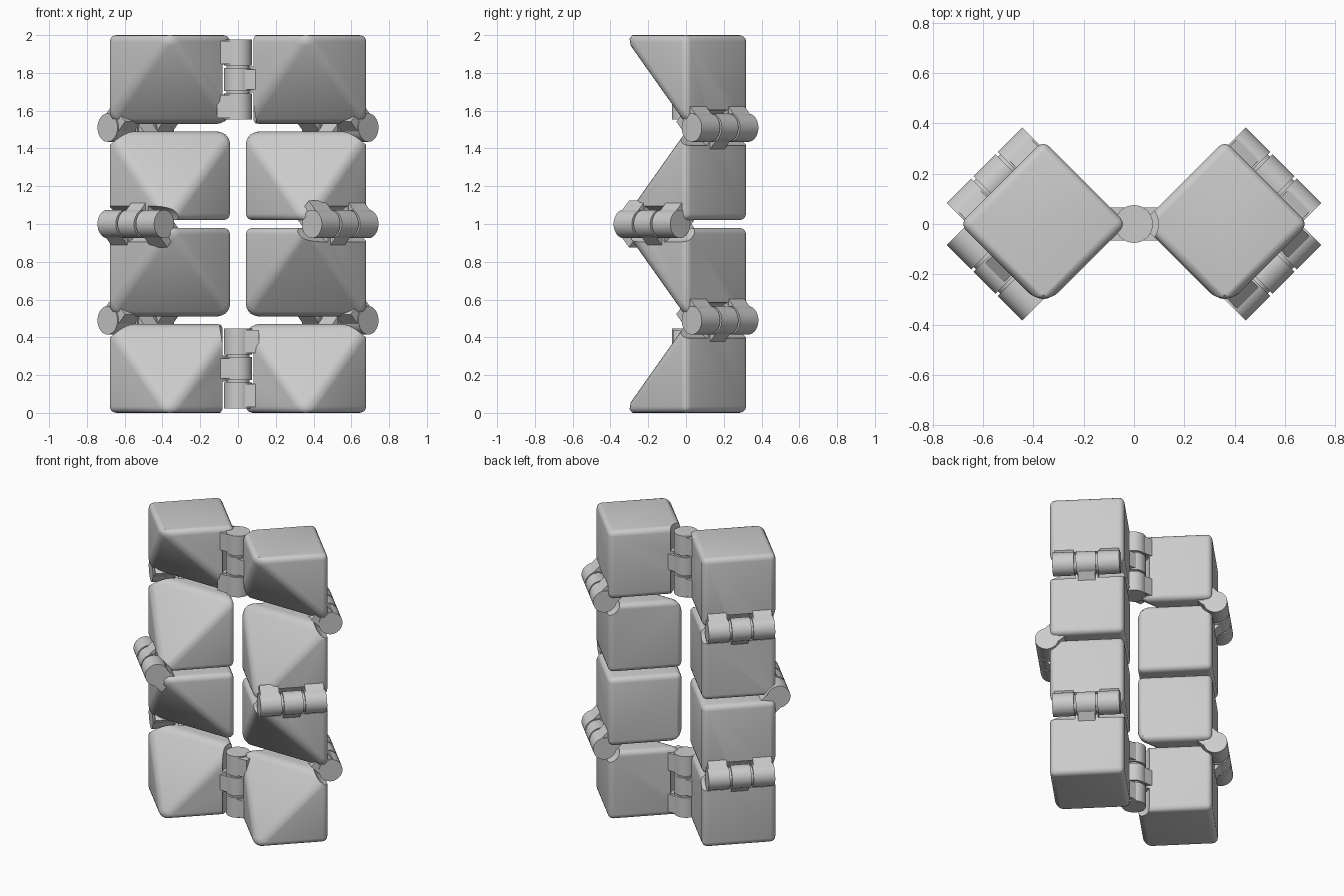
import bpy, bmesh
from mathutils import Matrix, Vector
from math import radians

cube = bpy.data.objects.get("Cube")
if cube:
    bpy.data.objects.remove(cube, do_unlink=True)

grey = bpy.data.materials.new("light_grey")
grey.use_nodes = True
grey.diffuse_color = (0.6, 0.6, 0.6, 1)
grey.node_tree.nodes["Principled BSDF"].inputs["Base Color"].default_value = (0.6, 0.6, 0.6, 1)

HALF = 0.235            # half the block side
PITCH = 0.51            # block side plus gap
AXIS = PITCH / 2        # hinge axis distance from a block centre
COLUMN_X = AXIS * 2 ** 0.5
UP = Vector((0, 0, 1))


def to_object(name, bm):
    bmesh.ops.recalc_face_normals(bm, faces=bm.faces[:])
    mesh = bpy.data.meshes.new(name)
    bm.to_mesh(mesh)
    bm.free()
    mesh.materials.append(grey)
    obj = bpy.data.objects.new(name, mesh)
    bpy.context.collection.objects.link(obj)
    return obj


def smooth(obj):
    bpy.ops.object.select_all(action='DESELECT')
    obj.select_set(True)
    bpy.context.view_layer.objects.active = obj
    bpy.ops.object.shade_smooth_by_angle(angle=radians(32))


# Rounded cube turned to a corner, with one front corner sliced off
def make_block(name, centre, cut_sign):
    bm = bmesh.new()
    for x in (-HALF, HALF):
        for y in (-HALF, HALF):
            for z in (-HALF, HALF):
                if not (x < 0 and y < 0 and z * cut_sign > 0):
                    bm.verts.new((x, y, z))
    bmesh.ops.convex_hull(bm, input=bm.verts[:])
    bmesh.ops.dissolve_limit(bm, angle_limit=0.02, verts=bm.verts[:], edges=bm.edges[:])
    bmesh.ops.bevel(bm, geom=bm.edges[:], offset=0.035, segments=4, profile=0.5,
                    affect='EDGES', clamp_overlap=True)
    turn = Matrix.Translation(centre) @ Matrix.Rotation(radians(45), 4, 'Z')
    bmesh.ops.transform(bm, matrix=turn, verts=bm.verts[:])
    return to_object(name, bm)


def frame(origin, axis, toward):
    side = axis.cross(toward)
    basis = Matrix((toward, side, axis)).transposed().to_4x4()
    return Matrix.Translation(origin) @ basis


def add_barrel(bm, mat, low, high, radius):
    bmesh.ops.create_cone(bm, cap_ends=True, segments=40, radius1=radius, radius2=radius,
                          depth=high - low,
                          matrix=mat @ Matrix.Translation((0, 0, (low + high) / 2)))


def add_tab(bm, mat, low, high):
    place = Matrix.Translation((0.055, 0, (low + high) / 2))
    size = Matrix.Diagonal((0.11, 0.13, high - low, 1))
    bmesh.ops.create_cube(bm, size=1, matrix=mat @ place @ size)


OUTER = ((-0.212, -0.075), (0.075, 0.212))
MIDDLE = ((-0.062, 0.062),)


def make_half(name, mat, spans, pin=False):
    bm = bmesh.new()
    for low, high in spans:
        add_barrel(bm, mat, low, high, 0.075)
        add_tab(bm, mat, low + 0.008, high - 0.008)
    if pin:
        add_barrel(bm, mat, -0.1, 0.1, 0.062)
    smooth(to_object(name, bm))


# Clearance pockets let the neighbouring knuckles turn
def cut_pockets(block, mat, spans):
    for low, high in spans:
        bm = bmesh.new()
        add_barrel(bm, mat, low, high, 0.097)
        cutter = to_object("pocket_cutter", bm)
        cutter.hide_render = True
        mod = block.modifiers.new("pocket", 'BOOLEAN')
        mod.operation = 'DIFFERENCE'
        mod.solver = 'EXACT'
        mod.object = cutter
        bpy.context.view_layer.update()
        graph = bpy.context.evaluated_depsgraph_get()
        mesh = bpy.data.meshes.new_from_object(block.evaluated_get(graph))
        block.modifiers.clear()
        block.data = mesh
        bpy.data.objects.remove(cutter, do_unlink=True)


def make_hinge(name, origin, axis, outer_block, outer_dir, middle_block, middle_dir):
    outer = frame(origin, axis, outer_dir)
    middle = frame(origin, axis, middle_dir)
    make_half(name + "_outer_knuckles", outer, OUTER)
    make_half(name + "_middle_knuckle", middle, MIDDLE, pin=True)
    cut_pockets(outer_block, outer, ((-0.08, 0.08),))
    cut_pockets(middle_block, middle, ((-0.27, -0.07), (0.07, 0.27)))


# Two columns of four blocks
blocks = {}
for side, label in ((1, "left"), (-1, "right")):
    for level in range(4):
        centre = Vector((side * COLUMN_X, 0, HALF + level * PITCH))
        blocks[side, level] = make_block(f"{label}_block_{level + 1}", centre,
                                         1 if level % 2 == 0 else -1)

# Upright hinges joining the two columns
for level, owner in ((0, 1), (3, -1)):
    toward = Vector((owner, 0, 0))
    make_hinge(f"centre_hinge_{level + 1}", Vector((0, 0, HALF + level * PITCH)), UP,
               blocks[owner, level], toward, blocks[-owner, level], -toward)

# Level hinges joining stacked blocks: back, front, back
for side, label in ((1, "left"), (-1, "right")):
    for gap, depth in ((0, 1), (1, -1), (2, 1)):
        outward = Vector((side, depth, 0)).normalized()
        origin = Vector((side * COLUMN_X, 0, HALF + PITCH * (gap + 0.5))) + outward * AXIS
        upper_dir = (UP - outward).normalized()
        lower_dir = (-UP - outward).normalized()
        upper = (blocks[side, gap + 1], upper_dir)
        lower = (blocks[side, gap], lower_dir)
        if side < 0 and gap == 1:
            upper, lower = lower, upper
        make_hinge(f"{label}_side_hinge_{gap + 1}", origin, outward.cross(UP), *upper, *lower)

for block in blocks.values():
    smooth(block)
